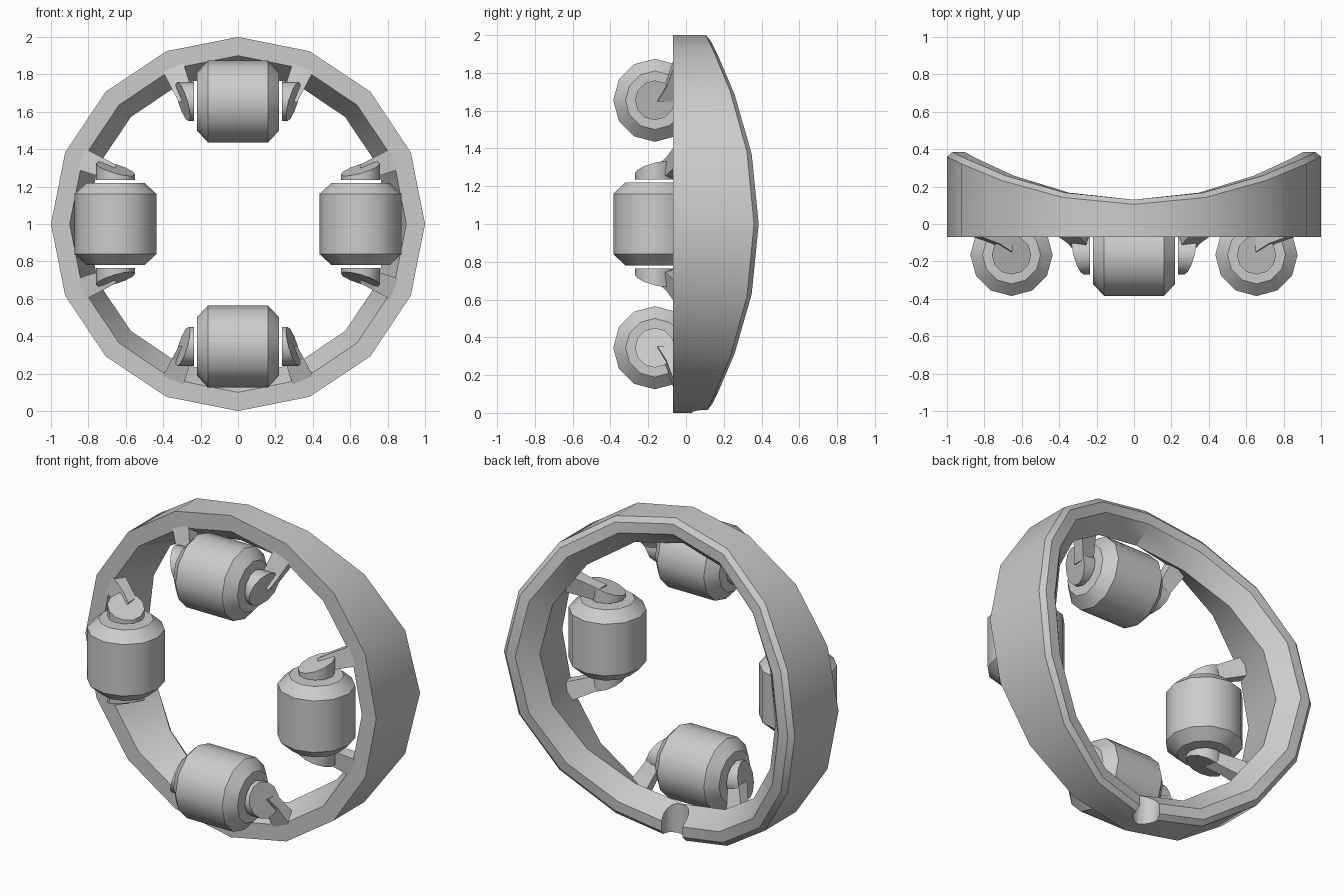
import bpy, bmesh, math
from mathutils import Vector, Matrix

if "Cube" in bpy.data.objects:
    bpy.data.objects.remove(bpy.data.objects["Cube"])

CENTRE = Matrix.Translation((0, 0, 1))


def skin(name, loops, matrix, closed=False):
    """Bridge equal-length vertex loops; cap the ends or close into a torus."""
    bm = bmesh.new()
    rows = [[bm.verts.new(matrix @ Vector(p)) for p in lp] for lp in loops]
    n = len(rows[0])
    pairs = list(zip(rows, rows[1:]))
    if closed:
        pairs.append((rows[-1], rows[0]))
    else:
        bm.faces.new(rows[0])
        bm.faces.new(rows[-1])
    for a, b in pairs:
        for i in range(n):
            j = (i + 1) % n
            bm.faces.new((a[i], a[j], b[j], b[i]))
    bmesh.ops.recalc_face_normals(bm, faces=bm.faces)
    me = bpy.data.meshes.new(name)
    bm.to_mesh(me)
    bm.free()
    ob = bpy.data.objects.new(name, me)
    bpy.context.collection.objects.link(ob)
    return ob


def smooth(ob, deg=32):
    bpy.ops.object.select_all(action='DESELECT')
    ob.select_set(True)
    bpy.context.view_layer.objects.active = ob
    bpy.ops.object.shade_smooth_by_angle(angle=math.radians(deg))


def circle(t, r, y, z, n=12, slant=(0, 0), sign=1):
    """Polygon across the x axis, optionally cut on a slanted plane."""
    pts = []
    for i in range(n):
        a = 2 * math.pi * i / n
        v, u = r * math.cos(a), r * math.sin(a)
        pts.append((sign * (t + slant[0] * u + slant[1] * v), y + v, z + u))
    return pts


# Ring: 16 sides, flat front, saddle-shaped back rim
# Each entry: radius, offset from the curved back (None = flat front)
PROFILE = [(1, None), (1, 0), (0.97, 0.025), (0.905, 0.025),
           (0.88, 0), (0.81, -0.08), (0.9, None)]
loops = []
for r, off in PROFILE:
    loop = []
    for i in range(16):
        a = 2 * math.pi * i / 16
        back = 0.105 + 0.255 * math.cos(a) ** 2
        y = -0.07 if off is None else back + off
        loop.append((r * math.cos(a), y, r * math.sin(a)))
    loops.append(loop)
ring = skin("ring", loops, CENTRE, closed=True)

# Round notch at the bottom of the back rim
bpy.ops.mesh.primitive_cylinder_add(vertices=16, radius=0.078, depth=0.6,
                                    location=(0, 0.108, 0.1))
cutter = bpy.context.object
cutter.name = "notch_cutter"
cutter.hide_render = True
mod = ring.modifiers.new("notch", 'BOOLEAN')
mod.operation = 'DIFFERENCE'
mod.solver = 'EXACT'
mod.object = cutter
bpy.context.view_layer.objects.active = ring
bpy.ops.object.modifier_apply(modifier=mod.name)
bpy.data.objects.remove(cutter)
smooth(ring, 25)

# Four rollers, each held by two slanted caps on short arms
RY, RZ = -0.165, 0.655
for k, side in enumerate(("top", "right", "bottom", "left")):
    m = CENTRE @ Matrix.Rotation(k * math.pi / 2, 4, 'Y')
    roller = skin(side + "_roller",
                  [circle(t, r, RY, RZ) for t, r in
                   ((-0.22, 0.155), (-0.16, 0.22), (0.16, 0.22), (0.22, 0.155))], m)
    smooth(roller)
    for s in (-1, 1):
        cap = skin(side + "_roller_cap",
                   [circle(0.235, 0.105, RY, RZ, sign=s),
                    circle(0.295, 0.105, RY, RZ, slant=(0.28, 0.24), sign=s)], m)
        smooth(cap)
        # Arm runs along the 22.5 degree spoke from ring to cap
        a = math.radians(22.5)
        ends = []
        for r, half, y0, y1 in ((0.72, 0.042, -0.15, -0.07),
                                (0.80, 0.05, -0.105, -0.03),
                                (0.91, 0.06, -0.068, 0.03)):
            ends.append([(s * (r * math.sin(a) + h * math.cos(a)), y,
                          r * math.cos(a) - h * math.sin(a))
                         for h, y in ((-half, y0), (half, y0), (half, y1), (-half, y1))])
        skin(side + "_arm", ends, m)
